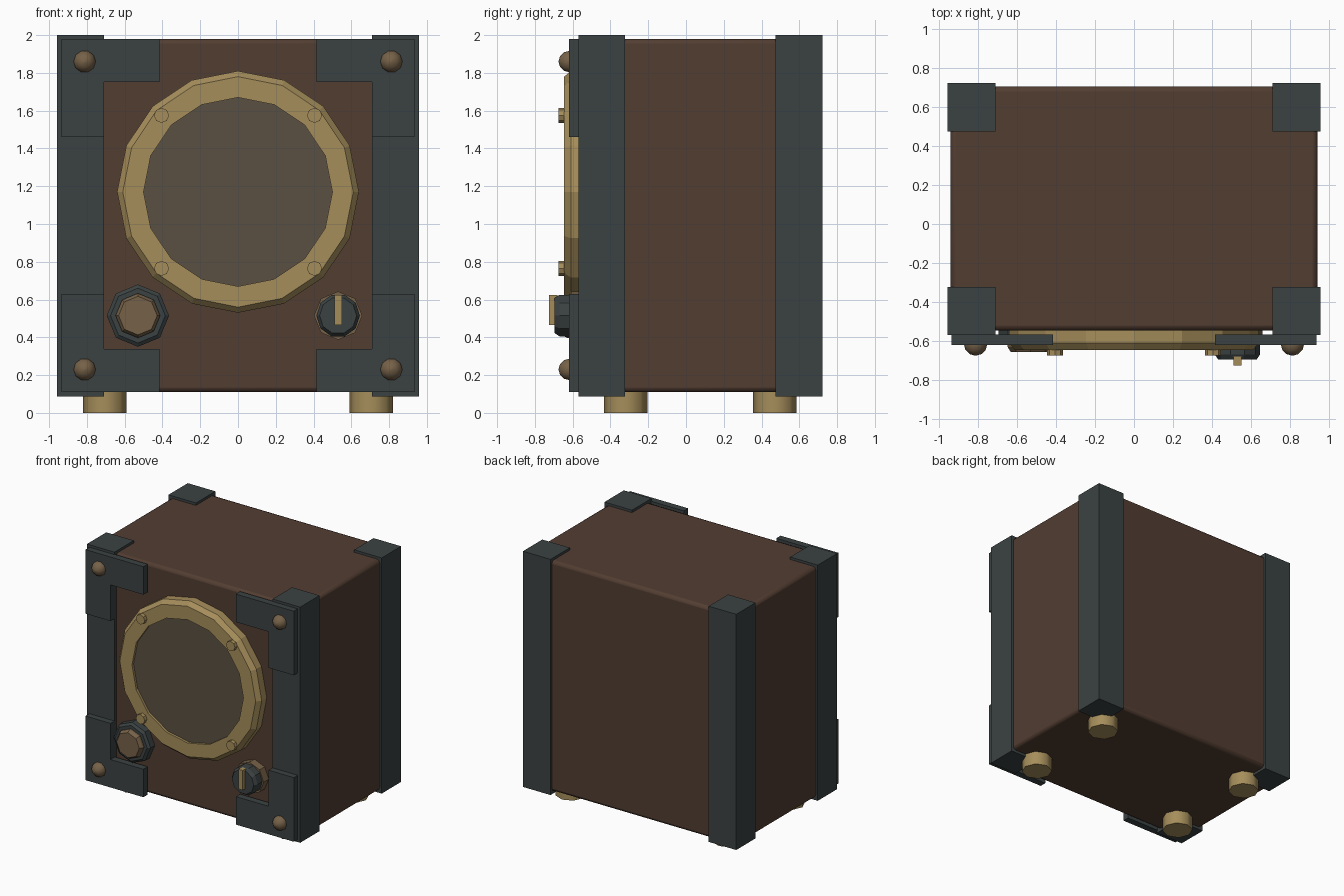
import bpy, bmesh, math

if "Cube" in bpy.data.objects:
    bpy.data.objects.remove(bpy.data.objects["Cube"])


def material(name, rgb):
    m = bpy.data.materials.new(name)
    m.diffuse_color = (*rgb, 1)
    m.use_nodes = True
    m.node_tree.nodes["Principled BSDF"].inputs["Base Color"].default_value = m.diffuse_color
    return m


WOOD = material("brown_cover", (0.085, 0.047, 0.031))
STEEL = material("dark_steel", (0.044, 0.054, 0.054))
BRASS = material("brass", (0.38, 0.27, 0.105))
BRONZE = material("bronze", (0.18, 0.12, 0.065))
CLOTH = material("grille_cloth", (0.105, 0.08, 0.055))


def finish(name, bm, mat, bevel=0.0, smooth=False):
    bmesh.ops.recalc_face_normals(bm, faces=bm.faces)
    me = bpy.data.meshes.new(name)
    bm.to_mesh(me)
    bm.free()
    me.materials.append(mat)
    ob = bpy.data.objects.new(name, me)
    bpy.context.collection.objects.link(ob)
    if bevel:
        mod = ob.modifiers.new("bevel", 'BEVEL')
        mod.width, mod.segments = bevel, 2
    if smooth:
        bpy.ops.object.select_all(action='DESELECT')
        ob.select_set(True)
        bpy.context.view_layer.objects.active = ob
        bpy.ops.object.shade_smooth_by_angle(angle=math.radians(50))
    return ob


def box(name, lo, hi, mat, bevel=0.0, smooth=False):
    bm = bmesh.new()
    bmesh.ops.create_cube(bm, size=1)
    for v in bm.verts:
        v.co = [l + (c + 0.5) * (h - l) for l, h, c in zip(lo, hi, v.co)]
    return finish(name, bm, mat, bevel, smooth)


def turned(name, profile, n, mat, x, z, y=0.0, closed=False, upright=False, smooth=False):
    """Turn (radius, depth) points around a y axis, or a z axis when upright."""
    bm = bmesh.new()
    rings = []
    for r, d in profile:
        ring = []
        for k in range(n):
            a = 2 * math.pi * k / n
            u, w = r * math.cos(a), r * math.sin(a)
            ring.append(bm.verts.new((x + u, y + w, z + d) if upright else (x + u, y + d, z + w)))
        rings.append(ring)
    pairs = list(zip(rings, rings[1:]))
    if closed:
        pairs.append((rings[-1], rings[0]))
    else:
        bm.faces.new(rings[0])
        bm.faces.new(rings[-1])
    for a, b in pairs:
        for k in range(n):
            j = (k + 1) % n
            bm.faces.new((a[k], a[j], b[j], b[k]))
    return finish(name, bm, mat, smooth=smooth)


def corner_plate(name, sx, z0, sz):
    """L-shaped plate whose outer corner is at (sx * 0.935, z0)."""
    outline = [(0.935, 0), (0.935, 0.52), (0.71, 0.52), (0.71, 0.227), (0.415, 0.227), (0.415, 0)]
    bm = bmesh.new()
    f = bm.faces.new([bm.verts.new((sx * px, -0.62, z0 + sz * pz)) for px, pz in outline])
    ext = bmesh.ops.extrude_face_region(bm, geom=[f])
    for v in ext["geom"]:
        if isinstance(v, bmesh.types.BMVert):
            v.co.y = -0.565
    return finish(name, bm, STEEL)


# Cabinet
box("cabinet", (-0.94, -0.545, 0.11), (0.94, 0.705, 1.98), WOOD, 0.025, True)

# Corner posts, feet, front corner plates with rivets
for side, sx in (("left", -1), ("right", 1)):
    for end, y0, fy in (("front", -0.57, -0.32), ("back", 0.475, 0.47)):
        xs = sorted((sx * 0.71, sx * 0.957))
        box(f"{end}_{side}_post", (xs[0], y0, 0.088), (xs[1], y0 + 0.248, 2.0), STEEL)
        turned(f"{end}_{side}_foot", [(0.115, 0), (0.115, 0.12)], 8, BRASS,
               sx * 0.705, 0, fy, upright=True, smooth=True)
    for level, z0, sz in (("lower", 0.11, 1), ("upper", 1.98, -1)):
        corner_plate(f"{level}_{side}_plate", sx, z0, sz)
        dome = [(0.06 * math.sin(t), -0.06 * math.cos(t))
                for t in (0.02, math.pi / 6, math.pi / 3, math.pi / 2, 2 * math.pi / 3)]
        turned(f"{level}_{side}_rivet", dome, 10, BRONZE, sx * 0.812,
               z0 + sz * 0.12, -0.615, smooth=True)

# Round speaker ring, grille and ring bolts
CZ = 1.17
turned("speaker_ring", [(0.64, -0.53), (0.64, -0.61), (0.61, -0.645), (0.5, -0.645), (0.5, -0.53)],
       16, BRASS, 0, CZ, closed=True)
turned("speaker_grille", [(0.5, -0.54), (0.5, -0.625)], 16, CLOTH, 0, CZ)
for sx in (-1, 1):
    for sz in (-1, 1):
        turned("ring_bolt", [(0.04, -0.63), (0.04, -0.675)], 8, BRASS,
               sx * 0.405, CZ + sz * 0.405)

# Left socket: dark collar and bronze cap
turned("socket_collar", [(0.165, -0.53), (0.165, -0.60), (0.145, -0.615)], 8, STEEL, -0.53, 0.515)
turned("socket_cap", [(0.118, -0.60), (0.118, -0.63), (0.102, -0.655)], 8, BRONZE, -0.53, 0.515)

# Right dial: bronze washer, dark knob and brass pointer
turned("dial_washer", [(0.128, -0.53), (0.128, -0.61)], 8, BRONZE, 0.53, 0.515)
turned("dial_knob", [(0.115, -0.60), (0.115, -0.67), (0.098, -0.695)], 10, STEEL, 0.53, 0.515)
box("dial_pointer", (0.51, -0.725, 0.465), (0.55, -0.68, 0.625), BRASS)
